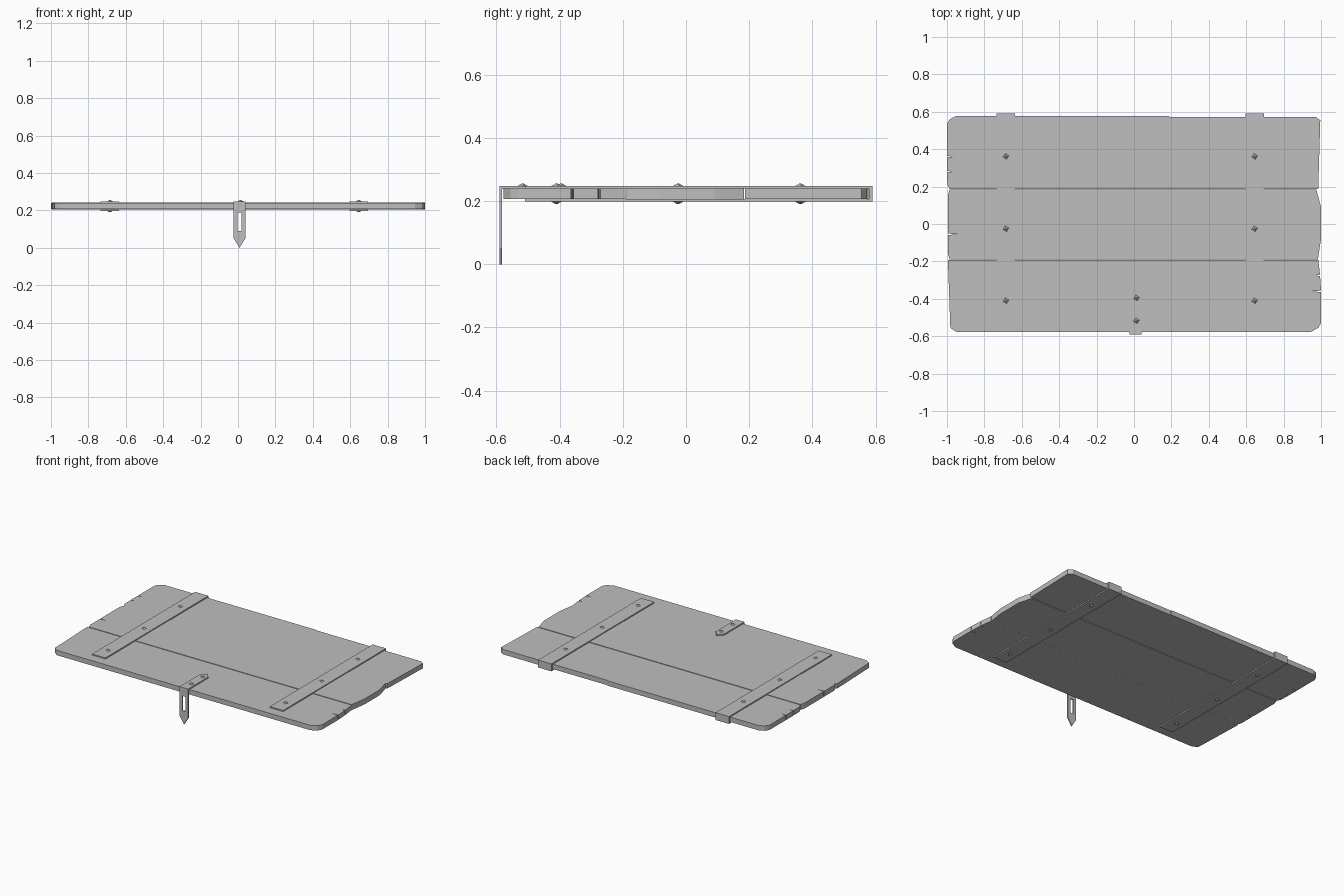
import bpy, bmesh
from mathutils import Matrix, Vector

cube = bpy.data.objects.get("Cube")
if cube:
    bpy.data.objects.remove(cube, do_unlink=True)

grey = bpy.data.materials.new("plain_grey")
grey.use_nodes = True
COLOUR = (0.52, 0.52, 0.52, 1)
grey.diffuse_color = COLOUR
grey.node_tree.nodes["Principled BSDF"].inputs["Base Color"].default_value = COLOUR


def finish(name, bm):
    bmesh.ops.recalc_face_normals(bm, faces=bm.faces)
    mesh = bpy.data.meshes.new(name)
    bm.to_mesh(mesh)
    bm.free()
    mesh.materials.append(grey)
    obj = bpy.data.objects.new(name, mesh)
    bpy.context.collection.objects.link(obj)
    return obj


def prism(name, outline, axis, low, high):
    """Extrude a flat outline along one axis."""
    def place(a, b):
        point = [a, b]
        point.insert(axis, low)
        return Vector(point)
    bm = bmesh.new()
    face = bm.faces.new([bm.verts.new(place(a, b)) for a, b in outline])
    step = Vector((0, 0, 0))
    step[axis] = high - low
    moved = bmesh.ops.extrude_face_region(bm, geom=[face])["geom"]
    bmesh.ops.translate(bm, vec=step, verts=[v for v in moved if isinstance(v, bmesh.types.BMVert)])
    return finish(name, bm)


def crack(x, y, depth):
    """Narrow split running in from a plank end, listed from low y to high y."""
    return [(x, y - 0.004), (x + depth, y), (x, y + 0.004)]


# Planks with worn ends: counter-clockwise outlines
front = [(-0.95, -0.577), (0.945, -0.577), (0.985, -0.555), (1, -0.53),
         *crack(1, -0.36, -0.05), *crack(0.995, -0.275, -0.025),
         (0.985, -0.192), (-0.995, -0.192), (-0.982, -0.555)]
middle = [(-0.985, -0.189), (0.983, -0.189), (1, -0.08), (1, 0.09), (0.975, 0.184),
          (-0.985, 0.184), (-0.995, 0.155), *crack(-0.995, -0.055, 0.05)[::-1],
          (-0.995, -0.16)]
back = [(-0.985, 0.187), (0.985, 0.187), (0.996, 0.555), (0.97, 0.573), (0.19, 0.573),
        (0.185, 0.578), (-0.95, 0.578), (-0.985, 0.56), (-1, 0.535),
        *crack(-1, 0.36, 0.03)[::-1], *crack(-1, 0.28, 0.03)[::-1], (-0.998, 0.21)]
prism("front_plank", front, 2, 0.207, 0.24)
prism("middle_plank", middle, 2, 0.205, 0.242)
prism("back_plank", back, 2, 0.207, 0.24)

# Straps folded around the back edge
strap = [(-0.51, 0.248), (0.59, 0.248), (0.59, 0.198), (-0.51, 0.198),
         (-0.51, 0.206), (0.58, 0.206), (0.58, 0.24), (-0.51, 0.24)]
STRAPS = {"right": -0.685, "left": 0.645}
for side, x in STRAPS.items():
    prism(side + "_strap", strap, 0, x - 0.05, x + 0.05)

# Hasp: pointed top leaf and slotted hanging leaf
HX, HW = 0.008, 0.032
prism("hasp_top_leaf", [(HX - HW, -0.59), (HX + HW, -0.59), (HX + HW, -0.375),
                        (HX, -0.34), (HX - HW, -0.375)], 2, 0.239, 0.248)
leaf = prism("hasp_hanging_leaf", [(HX - HW, 0.245), (HX - HW, 0.052), (HX, 0),
                                   (HX + HW, 0.052), (HX + HW, 0.245)], 1, -0.59, -0.582)
slot = prism("slot_cutter", [(HX - 0.011, 0.09), (HX + 0.011, 0.09),
                             (HX + 0.011, 0.19), (HX - 0.011, 0.19)], 1, -0.65, -0.55)
slot.hide_render = True
cut = leaf.modifiers.new("slot", "BOOLEAN")
cut.operation, cut.object, cut.solver = "DIFFERENCE", slot, "EXACT"
bpy.context.view_layer.objects.active = leaf
bpy.ops.object.modifier_apply(modifier=cut.name)
bpy.data.objects.remove(slot, do_unlink=True)


# Low faceted nail heads, above and below
def stud(name, x, y, z, height):
    bm = bmesh.new()
    bmesh.ops.create_cone(bm, cap_ends=True, segments=4, radius1=0.018, radius2=0.004,
                          depth=abs(height))
    turn = Matrix.Rotation(0.2, 4, "Z") @ Matrix.Scale(1 if height > 0 else -1, 4, (0, 0, 1))
    bmesh.ops.transform(bm, matrix=Matrix.Translation((x, y, z + height / 2)) @ turn, verts=bm.verts)
    finish(name, bm)


for side, x in STRAPS.items():
    for row, y in (("back", 0.362), ("middle", -0.025), ("front", -0.41)):
        stud(f"{side}_{row}_upper_nail", x, y, 0.247, 0.008)
        stud(f"{side}_{row}_lower_nail", x, y, 0.199, -0.008)
for row, y in (("back", -0.395), ("front", -0.517)):
    stud(f"hasp_{row}_nail", 0.013, y, 0.247, 0.008)
